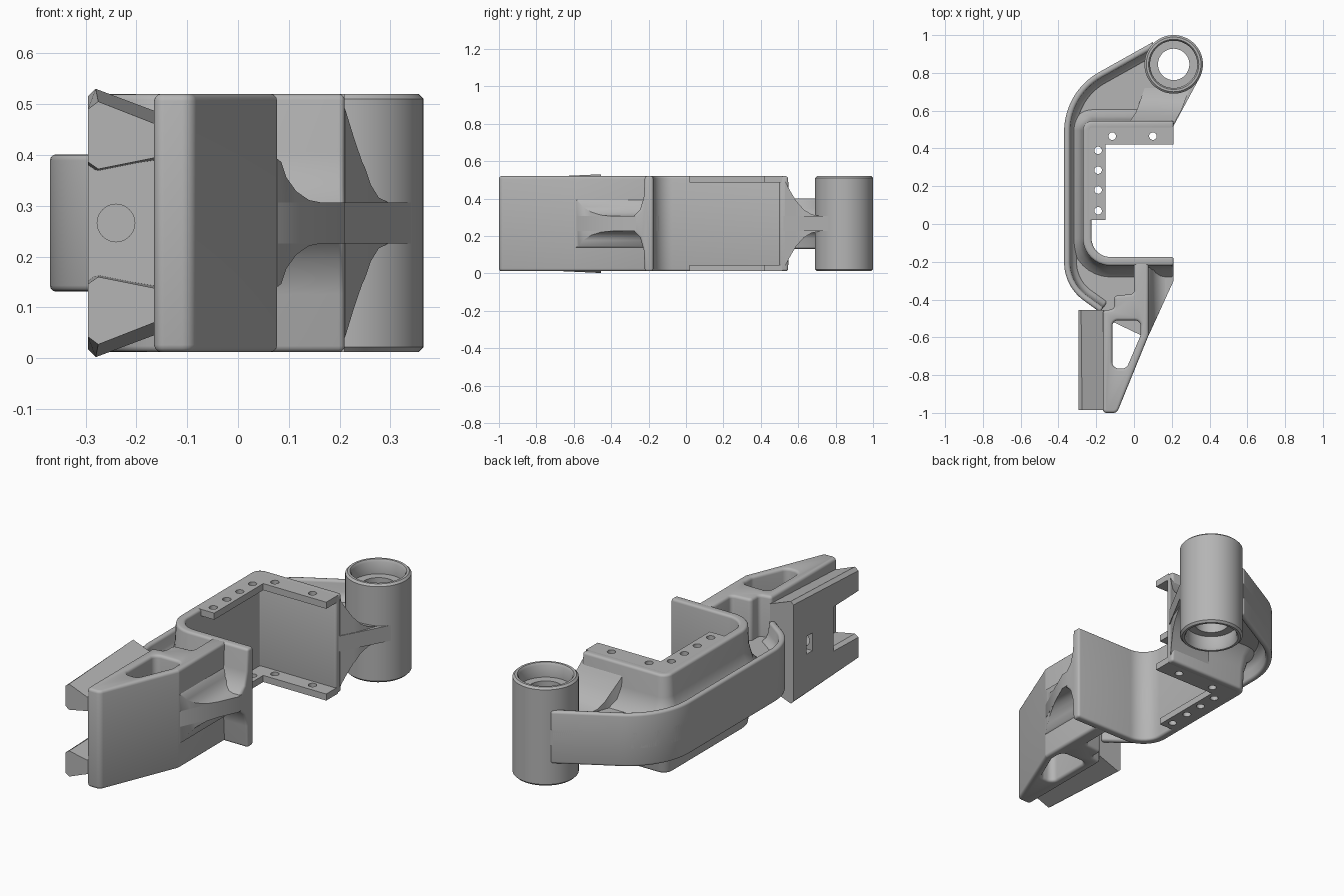
import bpy, bmesh, math
from mathutils import Vector

cube = bpy.data.objects.get("Cube")
if cube:
    bpy.data.objects.remove(cube, do_unlink=True)

MID = 0.266            # mid height, the part is symmetric about it
HALF = 0.254           # half of the full height
WEB = 0.04             # half thickness of the web

metal = bpy.data.materials.new("cast grey")
metal.use_nodes = True
grey = (0.46, 0.46, 0.46, 1)
metal.diffuse_color = grey
metal.node_tree.nodes["Principled BSDF"].inputs["Base Color"].default_value = grey


def finish(name, bm):
    bmesh.ops.recalc_face_normals(bm, faces=bm.faces)
    me = bpy.data.meshes.new(name)
    bm.to_mesh(me)
    bm.free()
    ob = bpy.data.objects.new(name, me)
    bpy.context.collection.objects.link(ob)
    me.materials.append(metal)
    return ob


def loft(name, rings, around=False):
    """Skin a list of equal point rings, capping the ends."""
    bm = bmesh.new()
    rows = [[bm.verts.new(p) for p in ring] for ring in rings]
    n = len(rows[0])
    pairs = list(zip(rows, rows[1:])) + ([(rows[-1], rows[0])] if around else [])
    for a, b in pairs:
        for i in range(n):
            j = (i + 1) % n
            bm.faces.new((a[i], a[j], b[j], b[i]))
    if not around:
        bm.faces.new(rows[0])
        bm.faces.new(rows[-1])
    return finish(name, bm)


def prism(name, poly, lo, hi, axis="z"):
    place = {"z": lambda p, h: (p[0], p[1], h),
             "y": lambda p, h: (p[0], h, p[1]),
             "x": lambda p, h: (h, p[0], p[1])}[axis]
    return loft(name, [[place(p, h) for p in poly] for h in (lo, hi)])


def circle(cx, cy, r, n=24):
    return [(cx + r * math.cos(math.tau * i / n), cy + r * math.sin(math.tau * i / n))
            for i in range(n)]


def rounded(points, closed=True, seg=8):
    """Round the corners given as (x, y, radius)."""
    out, n = [], len(points)
    for i, p in enumerate(points):
        v = Vector(p[:2])
        r = p[2] if len(p) > 2 else 0
        if not r or (not closed and i in (0, n - 1)):
            out.append(v)
            continue
        a = (Vector(points[i - 1][:2]) - v).normalized()
        b = (Vector(points[(i + 1) % n][:2]) - v).normalized()
        half = a.angle(b) / 2
        c = v + (a + b).normalized() * r / math.sin(half)
        s, e = (v + d * r / math.tan(half) - c for d in (a, b))
        out += [c + s.lerp(e, k / seg).normalized() * r for k in range(seg + 1)]
    return out


def sweep(name, path, half_profile):
    """Sweep a profile (inward offset, height above mid), mirrored in height."""
    profile = half_profile + [(d, -h) for d, h in reversed(half_profile)]
    rings = []
    for i, p in enumerate(path):
        a = (p - path[i - 1]).normalized() if i else (path[1] - p).normalized()
        b = (path[i + 1] - p).normalized() if i < len(path) - 1 else a
        na, nb = Vector((-a.y, a.x)), Vector((-b.y, b.x))
        m = (na + nb) / (1 + na.dot(nb))
        rings.append([(p.x + m.x * d, p.y + m.y * d, MID + h) for d, h in profile])
    return loft(name, rings)


def apply(ob, mod):
    bpy.context.view_layer.objects.active = ob
    bpy.ops.object.modifier_apply(modifier=mod.name)


def boolean(ob, tool, operation="DIFFERENCE"):
    mod = ob.modifiers.new("cut", "BOOLEAN")
    mod.operation, mod.solver, mod.object = operation, "EXACT", tool
    apply(ob, mod)
    bpy.data.objects.remove(tool, do_unlink=True)


def bevel(ob, width=0.012):
    mod = ob.modifiers.new("round", "BEVEL")
    mod.width, mod.segments = width, 3
    mod.limit_method, mod.angle_limit = "ANGLE", math.radians(50)
    mod.use_clamp_overlap = False
    apply(ob, mod)


# Pivot boss with a counterbore at each end
half = [(0.083, 0.18), (0.125, 0.18), (0.125, 0.242), (0.133, HALF), (0.145, HALF), (0.155, 0.244)]
section = half + [(r, -h) for r, h in reversed(half)]
N = 64
loft("pivot_boss", [[(0.21 + r * math.cos(math.tau * i / N), 0.845 + r * math.sin(math.tau * i / N),
                      MID + h) for r, h in section] for i in range(N)], around=True)

# Curved outer rim with a fillet down to the web
rim_path = rounded([(0.10, 0.963), (-0.37, 0.70, 0.36), (-0.37, -0.33, 0.25), (-0.18, -0.467)], False, 14)
bevel(sweep("outer_rim", rim_path,
            [(0, 0.135), (0.03, 0.135), (0.036, 0.08), (0.048, 0.055), (0.07, WEB)]))

# Channel wall, open to the right
wall_path = rounded([(0.21, 0.545), (-0.27, 0.545, 0.05), (-0.27, -0.22, 0.145), (0.21, -0.22)], False, 10)
bevel(sweep("channel_wall", wall_path,
            [(0.045, HALF), (0, HALF), (-0.006, 0.14), (-0.025, 0.075), (-0.06, WEB)]))

# Thin web joining the rim, channel, boss and clamp block
web_poly = [(p.x, p.y) for p in rim_path] + [
    (-0.15, -0.5), (0.06, -0.6), (0.08, -0.585), (0.21, -0.3), (0.21, -0.2), (-0.13, -0.2),
    (-0.25, -0.1), (-0.25, 0.52), (0.21, 0.52), (0.345, 0.77), (0.2, 0.74), (0.1, 0.795), (0.09, 0.895)]
prism("web", web_poly, MID - WEB, MID + WEB)

# Flared rib between channel and boss
rib = [(0.53, 0.225), (0.56, 0.17), (0.59, 0.12), (0.63, 0.075), (0.67, 0.05), (0.72, WEB)]
rib_poly = [(y, MID + h) for y, h in rib] + [(y, MID - h) for y, h in reversed(rib)]
boss_rib = prism("boss_rib", rib_poly, -0.1, 0.35, "x")
boolean(boss_rib, prism("rib_outline", [(-0.04, 0.52), (0.205, 0.52), (0.25, 0.6), (0.3, 0.73),
                                        (0.06, 0.73), (0.035, 0.66), (0.01, 0.59)], 0, 0.6), "INTERSECT")

# Clamp block with a window through it
block = prism("clamp_block", rounded([
    (0.0, -0.2), (0.077, -0.2), (0.077, -0.59, 0.02), (-0.09, -1.0, 0.03), (-0.165, -1.0, 0.02),
    (-0.165, -0.46, 0.015), (-0.105, -0.45, 0.02), (-0.105, -0.38, 0.02), (0.0, -0.37, 0.02)]),
    MID - HALF, MID + HALF)
boolean(block, prism("window_cutter", rounded([
    (-0.115, -0.51, 0.03), (0.035, -0.51, 0.03), (0.035, -0.59, 0.04), (-0.04, -0.765, 0.035),
    (-0.115, -0.765, 0.035)]), -0.1, 0.7))
bevel(block, 0.014)

# Side fillet from the clamp block to the web
side = [(0.06, 0.14), (0.085, 0.12), (0.095, 0.09), (0.115, 0.062), (0.14, 0.045), (0.165, WEB), (0.22, WEB)]
side_poly = [(x, MID + h) for x, h in side] + [(x, MID - h) for x, h in reversed(side)]
fillet = prism("side_fillet", side_poly, -0.65, -0.19, "y")
boolean(fillet, prism("fillet_outline", [(0.05, -0.2), (0.21, -0.2), (0.21, -0.3), (0.078, -0.588),
                                         (0.05, -0.588)], 0, 0.6), "INTERSECT")

# Mounting flanges with screw holes, and the tapered jaws, above and below
flange_poly = [(0.21, 0.42), (0.21, 0.515), (-0.24, 0.515), (-0.24, 0.02), (-0.15, 0.02), (-0.15, 0.42)]
holes = [(-0.19, 0.39), (-0.19, 0.285), (-0.19, 0.18), (-0.19, 0.07), (-0.115, 0.465), (0.1, 0.465)]
jaw_front = [(-0.295, 0.224), (-0.275, 0.239), (-0.16, 0.194), (-0.16, 0.129), (-0.275, 0.106), (-0.295, 0.12)]
jaw_back = [(-0.295, 0.249), (-0.28, 0.264), (-0.16, 0.219), (-0.16, 0.117), (-0.275, 0.098), (-0.295, 0.105)]
for label, s in (("upper", 1), ("lower", -1)):
    ends = sorted((MID + s * 0.22, MID + s * HALF))
    flange = prism(label + "_flange", flange_poly, *ends)
    for x, y in holes:
        boolean(flange, prism("hole_cutter", circle(x, y, 0.02), -0.1, 0.7))
    loft(label + "_jaw", [[(x, y, MID + s * h) for x, h in ring]
                          for y, ring in ((-0.985, jaw_front), (-0.455, jaw_back))])

# Jaw bridge with a bolt hole and nut slot
bridge = prism("jaw_bridge", [(-0.295, 0.14), (-0.155, 0.14), (-0.155, 0.392), (-0.295, 0.392)],
               -0.78, -0.455, "y")
boolean(bridge, prism("bolt_cutter", circle(-0.24, MID, 0.037), -0.9, -0.58, "y"))
boolean(bridge, prism("slot_cutter", [(-0.61, 0.22), (-0.56, 0.22), (-0.56, 0.312), (-0.61, 0.312)],
                      -0.4, -0.2, "x"))

# Smooth shading that keeps edges sharp
for ob in bpy.context.scene.objects:
    ob.select_set(ob.type == "MESH")
bpy.ops.object.shade_smooth_by_angle(angle=math.radians(35))
